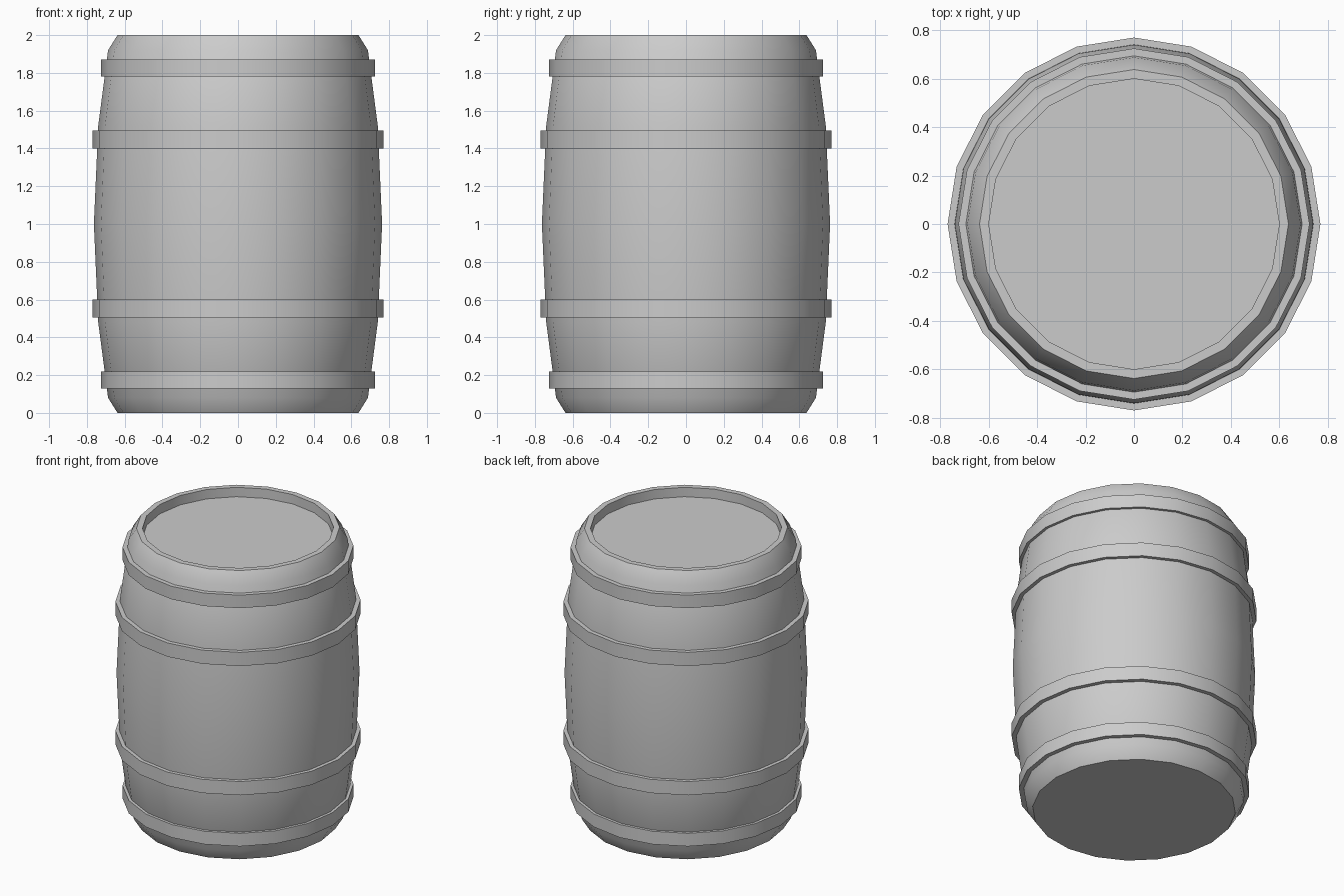
import bpy, bmesh, math

SIDES = 20

cube = bpy.data.objects.get("Cube")
if cube:
    bpy.data.objects.remove(cube, do_unlink=True)

grey = bpy.data.materials.new("plain grey")
grey.use_nodes = True
COLOUR = (0.6, 0.6, 0.6, 1)
grey.diffuse_color = COLOUR
grey.node_tree.nodes["Principled BSDF"].inputs["Base Color"].default_value = COLOUR


def lathe(name, profile, closed=False):
    """Spin (radius, height) points about z; cap the ends unless closed."""
    bm = bmesh.new()
    rings = []
    for r, z in profile:
        rings.append([bm.verts.new((r * math.cos(a), r * math.sin(a), z))
                      for a in (math.tau * i / SIDES for i in range(SIDES))])
    pairs = list(zip(rings, rings[1:]))
    if closed:
        pairs.append((rings[-1], rings[0]))
    else:
        bm.faces.new(rings[0])
        bm.faces.new(rings[-1])
    for low, high in pairs:
        for i in range(SIDES):
            j = (i + 1) % SIDES
            bm.faces.new((low[i], low[j], high[j], high[i]))
    bmesh.ops.recalc_face_normals(bm, faces=bm.faces)
    mesh = bpy.data.meshes.new(name)
    bm.to_mesh(mesh)
    bm.free()
    mesh.materials.append(grey)
    obj = bpy.data.objects.new(name, mesh)
    bpy.context.collection.objects.link(obj)
    bpy.ops.object.select_all(action='DESELECT')
    obj.select_set(True)
    bpy.context.view_layer.objects.active = obj
    bpy.ops.object.shade_smooth_by_angle(angle=math.radians(35))
    return obj


# Bulging body, mirrored about mid height, with a rim and a sunken lid
lower = [(0.638, 0), (0.688, 0.08), (0.74, 0.48)]
upper = [(r, 2 - z) for r, z in reversed(lower)]
lathe("barrel_body", lower + [(0.763, 1)] + upper + [(0.6, 2), (0.6, 1.935)])

# Two hoops near each end
for label, outer, inner, low, high in (("end", 0.725, 0.67, 0.13, 0.22),
                                       ("middle", 0.77, 0.71, 0.505, 0.6)):
    for end, bottom, top in (("lower", low, high), ("upper", 2 - high, 2 - low)):
        lathe(f"{end}_{label}_hoop",
              [(inner, bottom), (outer, bottom), (outer, top), (inner, top)],
              closed=True)
